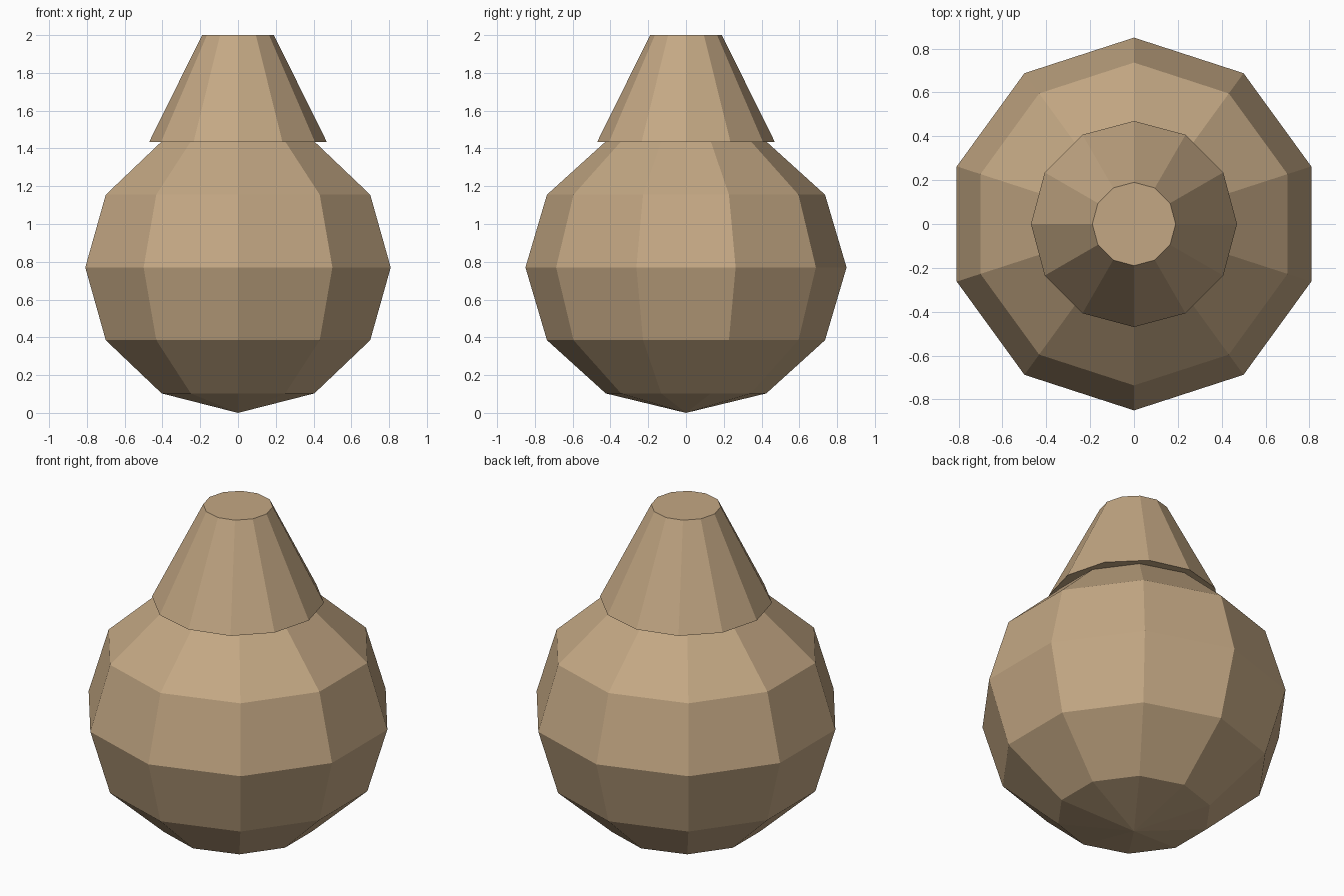
import bpy

cube = bpy.data.objects.get("Cube")
if cube:
    bpy.data.objects.remove(cube, do_unlink=True)

tan = bpy.data.materials.new("tan")
tan.use_nodes = True
color = (0.55, 0.39, 0.23, 1)
tan.diffuse_color = color
tan.node_tree.nodes["Principled BSDF"].inputs["Base Color"].default_value = color


def finish(name):
    obj = bpy.context.object
    obj.name = name
    obj.data.materials.append(tan)
    bpy.ops.object.transform_apply(location=False, rotation=False, scale=True)
    bpy.ops.object.shade_flat()
    return obj


# Rounded low-poly body, slightly squashed
radius, half_height = 0.85, 0.77
bpy.ops.mesh.primitive_uv_sphere_add(segments=10, ring_count=6, radius=radius,
                                     location=(0, 0, half_height))
bpy.context.object.scale.z = half_height / radius
finish("body")

# Tapered neck, overhanging the shoulder
bottom, top = 1.435, 2.0
bpy.ops.mesh.primitive_cone_add(vertices=12, radius1=0.47, radius2=0.19,
                                depth=top - bottom,
                                location=(0, 0, (bottom + top) / 2))
finish("neck")
